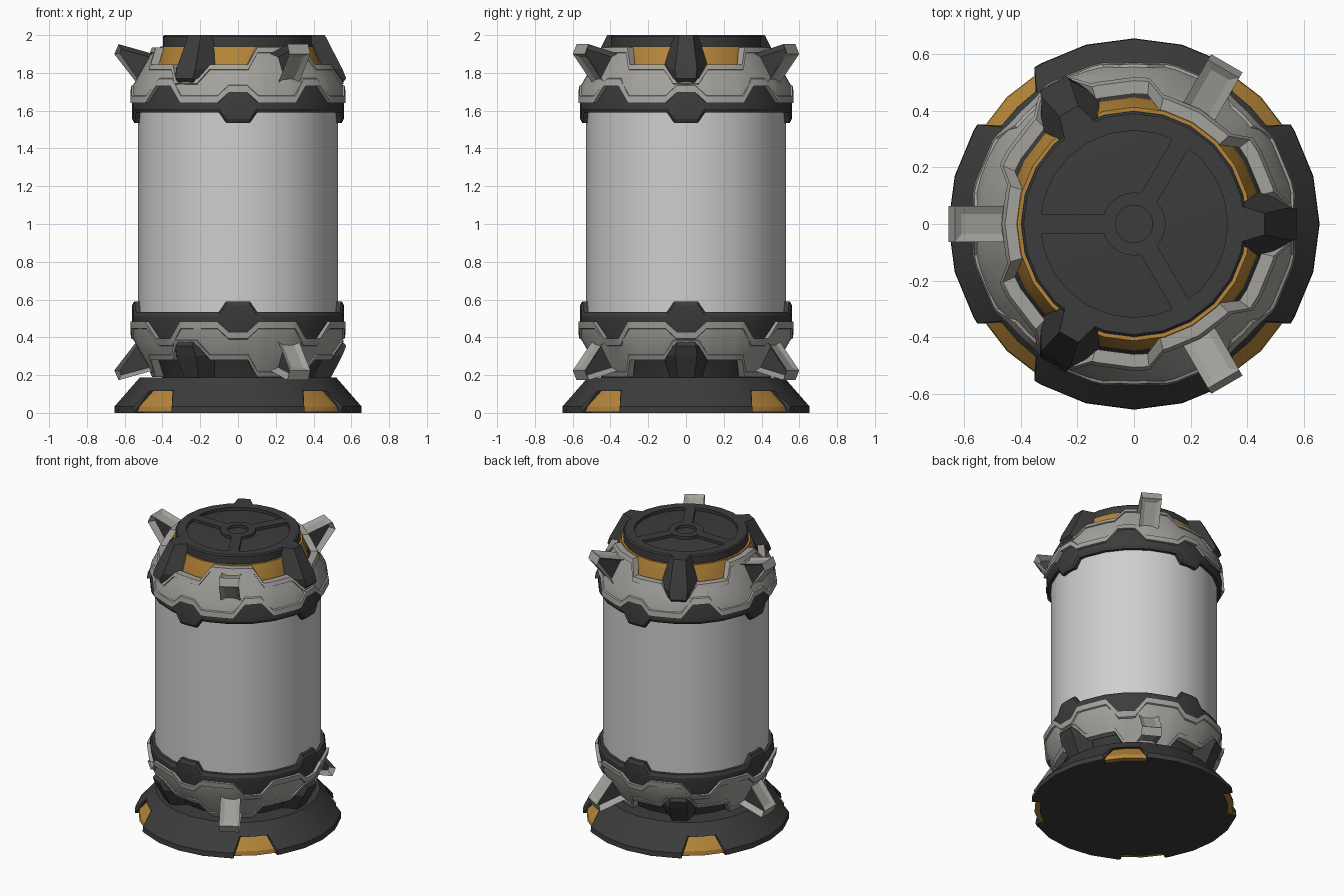
import bpy, bmesh, math
from mathutils import Matrix

if "Cube" in bpy.data.objects:
    bpy.data.objects.remove(bpy.data.objects["Cube"])

MIRROR_Z = 2.125          # lower hardware repeats the upper one, flipped about half this height


def material(name, rgb):
    m = bpy.data.materials.new(name)
    m.diffuse_color = (*rgb, 1)
    m.use_nodes = True
    m.node_tree.nodes["Principled BSDF"].inputs["Base Color"].default_value = m.diffuse_color
    return m


DARK = material("charcoal", (0.045, 0.045, 0.045))
GREY = material("warm_grey_metal", (0.37, 0.36, 0.335))
AMBER = material("amber", (0.46, 0.235, 0.04))
TUBE = material("pale_tube", (0.62, 0.62, 0.62))


def finish(name, bm, mats, smooth=True, flip=False):
    if flip:
        for v in bm.verts:
            v.co.z = MIRROR_Z - v.co.z
    bmesh.ops.remove_doubles(bm, verts=bm.verts, dist=1e-5)
    bmesh.ops.recalc_face_normals(bm, faces=bm.faces)
    me = bpy.data.meshes.new(name)
    bm.to_mesh(me)
    bm.free()
    for m in mats:
        me.materials.append(m)
    ob = bpy.data.objects.new(name, me)
    bpy.context.collection.objects.link(ob)
    if smooth:
        bpy.ops.object.select_all(action='DESELECT')
        ob.select_set(True)
        bpy.context.view_layer.objects.active = ob
        bpy.ops.object.shade_smooth_by_angle(angle=math.radians(25))
    return ob


def sweep(name, section, mat, breaks=(), flip=False):
    """Turn a closed (r, z) section round the axis; section may vary with the angle."""
    angles = sorted({round(a % 360, 3) for a in list(range(0, 360, 15)) + list(breaks)})
    bm = bmesh.new()
    rings = []
    for a in angles:
        t = math.radians(a)
        pts = section(a) if callable(section) else section
        rings.append([bm.verts.new((r * math.cos(t), r * math.sin(t), z)) for r, z in pts])
    for i, ring in enumerate(rings):
        nxt = rings[(i + 1) % len(rings)]
        for j in range(len(ring)):
            k = (j + 1) % len(ring)
            bm.faces.new((ring[j], nxt[j], nxt[k], ring[k]))
    return finish(name, bm, [mat], True, flip)


def lerp(x, table):
    if x <= table[0][0]:
        return table[0][1]
    for (x0, y0), (x1, y1) in zip(table, table[1:]):
        if x <= x1:
            return y0 + (y1 - y0) * (x - x0) / (x1 - x0)
    return table[-1][1]


def wave(table, period, start=0):
    """Edge height that repeats and mirrors round the axis, plus its corner angles."""
    def f(a):
        d = (a - start) % period
        return lerp(min(d, period - d), table)
    br = [start + k * period + s * x for k in range(round(360 / period))
          for x, _ in table for s in (1, -1)]
    return f, br


# base: dark skirt with four notches showing an amber ring
def base_r(z):
    return lerp(z, [(0, 0.655), (0.035, 0.653), (0.187, 0.52)])


notch, notch_br = wave([(0, 0.115), (8.5, 0.115), (12.5, 0)], 90, 45)


def skirt(a):
    zb = notch(a)
    zm = max(zb + 0.01, 0.035)
    return [(0.45, zb), (base_r(zb), zb), (base_r(zm), zm), (0.52, 0.187), (0.45, 0.187)]


sweep("base_skirt", skirt, DARK, notch_br)
sweep("base_floor", [(0, 0), (0.60, 0), (0.53, 0.14), (0.50, 0.187), (0, 0.187)], DARK)
sweep("base_amber_ring", [(0.56, 0.006), (0.634, 0.006), (0.63, 0.035), (0.56, 0.12), (0.52, 0.12)], AMBER)

# main tube
sweep("tube", [(0, 0.48), (0.53, 0.48), (0.53, 1.645), (0, 1.645)], TUBE)

# edge shapes of the collars
tab, tab_br = wave([(0, 1.535), (6.5, 1.535), (10.5, 1.59)], 90)
low, low_br = wave([(0, 1.70), (5, 1.70), (11, 1.645), (32, 1.645), (39.5, 1.735), (45, 1.735)], 90)
top, top_br = wave([(0, 1.93), (17, 1.93), (24, 1.84), (47, 1.84), (53, 1.765), (60, 1.765)], 120, 60)


def plate_r(z):
    return lerp(z, [(1.64, 0.572), (1.735, 0.555), (1.93, 0.445)])


def dark_collar(a):
    z = tab(a)
    return [(0.525, z), (0.55, z), (0.56, z + 0.02), (0.56, 1.64), (0.535, 1.75), (0.50, 1.75)]


def plate(a):
    z0, z2 = low(a), top(a)
    z1 = max(1.737, z0 + 0.001)
    out = [(plate_r(z), z) for z in (z0, z1, z2)]
    return out + [(r - 0.035, z) for r, z in reversed(out)]


def low_rim(a):
    z0 = low(a)
    z1 = z0 + 0.032
    return [(plate_r(z0) - 0.01, z0 - 0.004), (plate_r(z0) + 0.009, z0 - 0.004),
            (plate_r(z1) + 0.009, z1), (plate_r(z1) - 0.01, z1 + 0.008)]


def top_rim(a):
    z1 = top(a)
    z0 = z1 - 0.022
    return [(plate_r(z0) - 0.01, z0 - 0.008), (plate_r(z0) + 0.01, z0),
            (plate_r(z1) + 0.01, z1 + 0.004), (plate_r(z1) - 0.036, z1 + 0.004)]


def bracket(name, angle, flip):
    """Triangular outrigger with recessed sides and slotted faces."""
    prof = [(0.655, 1.90), (0.632, 1.952), (0.43, 1.895), (0.50, 1.70)]
    bm = bmesh.new()
    sides = [[bm.verts.new((r, y, z)) for r, z in prof] for y in (-0.064, 0.064)]
    ends = [bm.faces.new(s) for s in sides]
    walls = [bm.faces.new((sides[0][i], sides[0][(i + 1) % 4], sides[1][(i + 1) % 4], sides[1][i]))
             for i in range(4)]
    bmesh.ops.recalc_face_normals(bm, faces=bm.faces)
    bmesh.ops.inset_individual(bm, faces=ends, thickness=0.03, depth=-0.04)
    for f in ends:
        f.material_index = 1
    bmesh.ops.inset_individual(bm, faces=[walls[1], walls[3]], thickness=0.04, depth=-0.012)
    bm.transform(Matrix.Rotation(math.radians(angle), 4, 'Z'))
    finish(name, bm, [GREY, DARK], False, flip)


def fin(name, angle, flip):
    """Faceted claw lofted through sections of (z, r_in, half_in, r_out, half_out)."""
    rows = [(2.0, 0.37, 0.065, 0.46, 0.038), (1.82, 0.45, 0.12, 0.553, 0.058),
            (1.77, 0.48, 0.085, 0.573, 0.052), (1.742, 0.50, 0.06, 0.548, 0.045)]
    bm = bmesh.new()
    rings = [[bm.verts.new(c) for c in ((ri, -hi, z), (ro, -ho, z), (ro, ho, z), (ri, hi, z))]
             for z, ri, hi, ro, ho in rows]
    for a, b in zip(rings, rings[1:]):
        for j in range(4):
            k = (j + 1) % 4
            bm.faces.new((a[j], a[k], b[k], b[j]))
    bm.faces.new(rings[0])
    bm.faces.new(rings[-1])
    bm.transform(Matrix.Rotation(math.radians(angle), 4, 'Z'))
    finish(name, bm, [DARK], False, flip)


# upper and lower hardware
for flip, tag in ((False, "upper"), (True, "lower")):
    sweep(tag + "_dark_collar", dark_collar, DARK, tab_br, flip)
    sweep(tag + "_core", [(0, 1.62), (0.525, 1.62), (0.52, 1.72), (0.455, 1.815), (0.40, 1.94), (0, 1.94)],
          DARK, (), flip)
    sweep(tag + "_grey_collar", plate, GREY, low_br + top_br, flip)
    sweep(tag + "_collar_lower_rim", low_rim, GREY, low_br, flip)
    sweep(tag + "_collar_crown_rim", top_rim, GREY, top_br, flip)
    for k in range(3):
        bracket(f"{tag}_bracket_{k + 1}", 60 + 120 * k, flip)
        fin(f"{tag}_fin_{k + 1}", 120 * k, flip)

# amber neck ring under the cap
sweep("neck_amber_ring", [(0.36, 1.80), (0.452, 1.80), (0.445, 1.845), (0.412, 1.94), (0.36, 1.94)], AMBER)

# cap with raised rim, hub ring and three spokes
sweep("cap_disc", [(0, 1.93), (0.398, 1.93), (0.398, 1.97), (0.34, 1.98), (0, 1.98)], DARK)
sweep("cap_rim", [(0.33, 1.96), (0.398, 1.96), (0.398, 1.992), (0.39, 2.0), (0.33, 2.0)], DARK)
sweep("cap_hub", [(0.066, 1.97), (0.112, 1.97), (0.112, 2.0), (0.066, 2.0)], DARK)
for k in range(3):
    bm = bmesh.new()
    bmesh.ops.create_cube(bm, size=1, matrix=Matrix.Rotation(math.radians(60 + 120 * k), 4, 'Z')
                          @ Matrix.Translation((0.22, 0, 1.984)) @ Matrix.Diagonal((0.23, 0.066, 0.031, 1)))
    finish(f"cap_spoke_{k + 1}", bm, [DARK], False)
